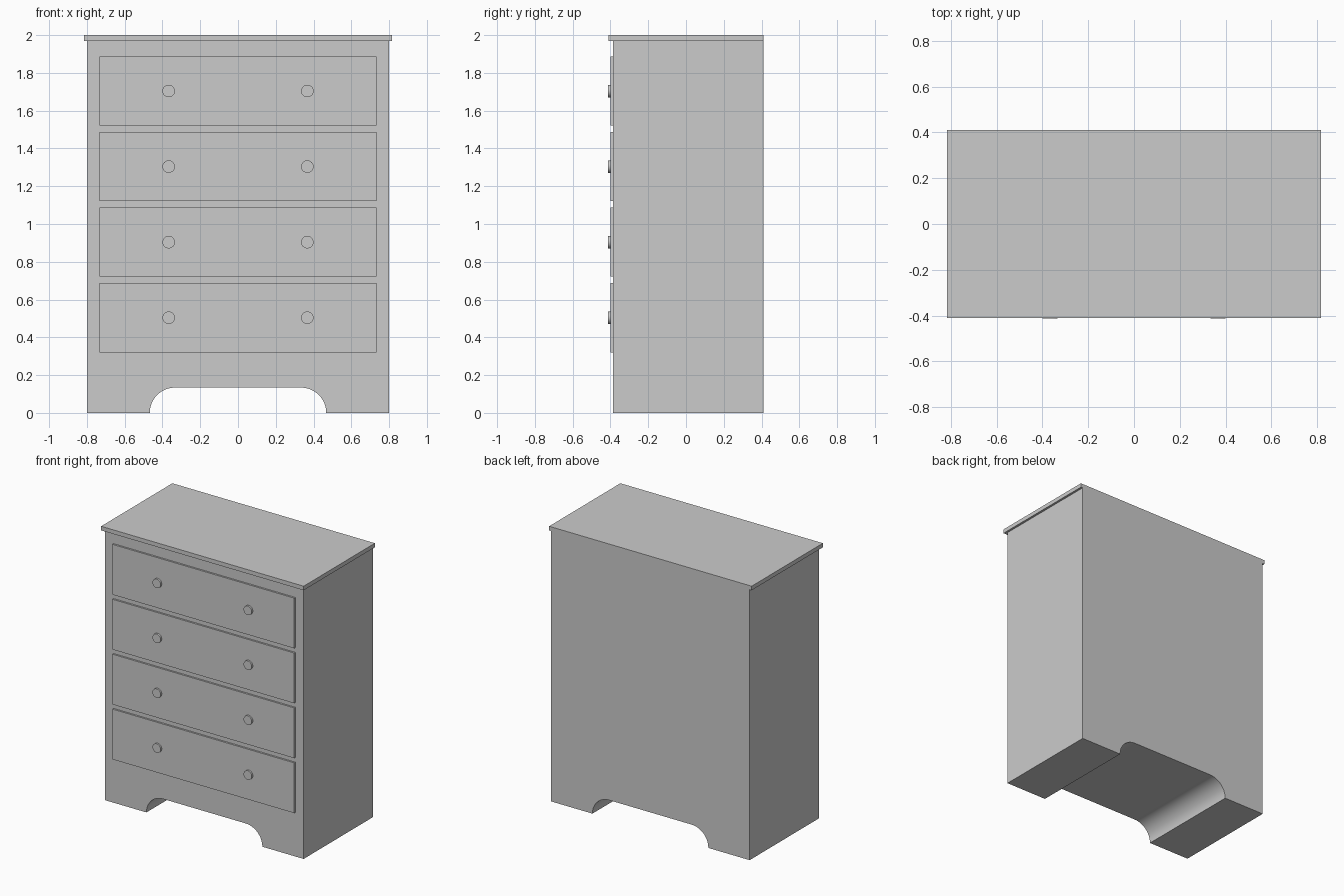
import bpy, bmesh, math

if "Cube" in bpy.data.objects:
    bpy.data.objects.remove(bpy.data.objects["Cube"])

BACK, FRONT = 0.41, -0.387        # carcass depth range
DRAWER_FRONT, LIP_FRONT = -0.40, -0.41


def finish(name, bm):
    bmesh.ops.recalc_face_normals(bm, faces=bm.faces)
    mesh = bpy.data.meshes.new(name)
    bm.to_mesh(mesh)
    bm.free()
    ob = bpy.data.objects.new(name, mesh)
    bpy.context.collection.objects.link(ob)
    bpy.context.view_layer.objects.active = ob
    ob.select_set(True)
    bpy.ops.object.shade_smooth_by_angle(angle=math.radians(30))
    ob.select_set(False)
    return ob


def extrude_profile(name, points, y0, y1):
    """Extrude an (x, z) outline from y0 to y1."""
    bm = bmesh.new()
    face = bm.faces.new([bm.verts.new((x, y0, z)) for x, z in points])
    geom = bmesh.ops.extrude_face_region(bm, geom=[face])["geom"]
    bmesh.ops.translate(bm, vec=(0, y1 - y0, 0),
                        verts=[v for v in geom if isinstance(v, bmesh.types.BMVert)])
    return finish(name, bm)


def slab(name, half_width, z0, z1, y0, y1):
    w = half_width
    return extrude_profile(name, [(-w, z0), (w, z0), (w, z1), (-w, z1)], y0, y1)


def knob(name, x, z, y0, y1, radius=0.033, sides=32):
    ring = [2 * math.pi * i / sides for i in range(sides)]
    return extrude_profile(name, [(x + radius * math.cos(a), z + radius * math.sin(a))
                                  for a in ring], y0, y1)


# Carcass with the rounded foot cut-out running front to back
R, FLAT, STEPS = 0.134, 0.333, 16
arc = [(FLAT + R * math.cos(a), R * math.sin(a))
       for a in (math.pi / 2 * i / STEPS for i in range(STEPS + 1))]
right_half = [(0.8, 1.97), (0.8, 0.0)] + arc
left_half = [(-x, z) for x, z in reversed(right_half)]
extrude_profile("carcass", right_half + left_half, FRONT, BACK)

# Overhanging top, flush at the back
slab("top_board", 0.816, 1.97, 2.0, LIP_FRONT, BACK)

# Four drawers with two knobs each
for i in range(4):
    z = 0.504 + 0.4 * i
    slab(f"drawer_front_{i + 1}", 0.733, z - 0.183, z + 0.183, DRAWER_FRONT, FRONT)
    for side, sx in (("left", -1), ("right", 1)):
        knob(f"knob_{i + 1}_{side}", sx * 0.367, z, -0.413, DRAWER_FRONT)
